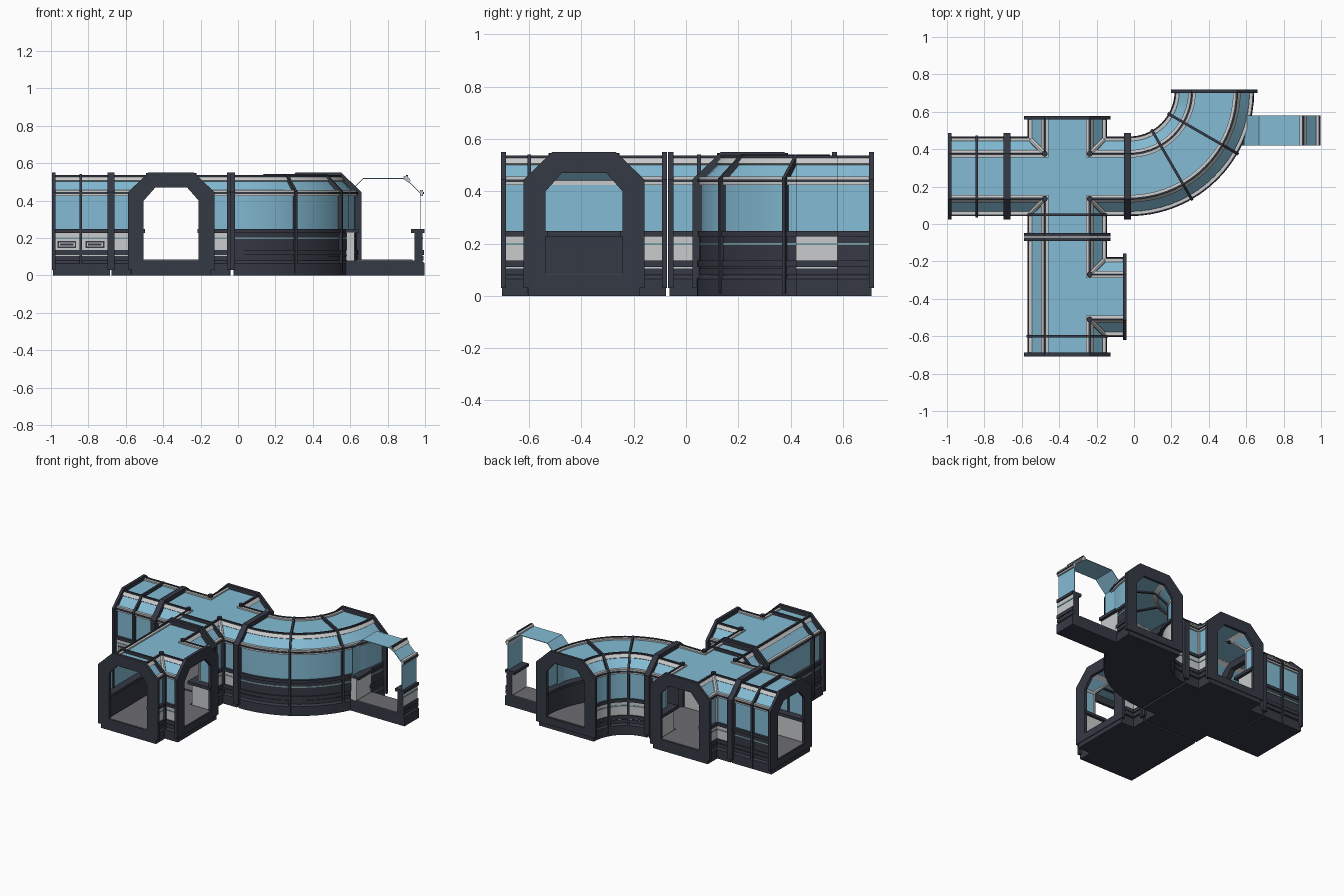
import bpy, bmesh, math
from mathutils import Vector

if "Cube" in bpy.data.objects:
    bpy.data.objects.remove(bpy.data.objects["Cube"])


def material(name, rgb):
    m = bpy.data.materials.new(name)
    m.use_nodes = True
    m.diffuse_color = (*rgb, 1)
    m.node_tree.nodes["Principled BSDF"].inputs["Base Color"].default_value = (*rgb, 1)
    return m


DARK = material("dark metal", (0.036, 0.041, 0.058))
LIGHT = material("light grey", (0.58, 0.59, 0.60))
GLASS = material("blue glass", (0.23, 0.50, 0.66))
FLOOR = material("floor grey", (0.15, 0.15, 0.17))
TEAL = material("teal stripe", (0.20, 0.36, 0.38))


def finish(name, bm, mats, smooth=False):
    bmesh.ops.recalc_face_normals(bm, faces=bm.faces)
    me = bpy.data.meshes.new(name)
    bm.to_mesh(me)
    bm.free()
    ob = bpy.data.objects.new(name, me)
    bpy.context.collection.objects.link(ob)
    for m in mats:
        me.materials.append(m)
    if smooth:
        bpy.ops.object.select_all(action='DESELECT')
        ob.select_set(True)
        bpy.context.view_layer.objects.active = ob
        bpy.ops.object.shade_smooth_by_angle(angle=math.radians(20))
    return ob


def sweep(name, profile, path, mat, cap=None):
    """Carry a closed (offset, height) profile along (origin, side) stations."""
    bm = bmesh.new()
    rings = [[bm.verts.new((o[0] + s[0] * u, o[1] + s[1] * u, z)) for u, z in profile]
             for o, s in path]
    n = len(profile)
    for a, b in zip(rings, rings[1:]):
        for i in range(n):
            j = (i + 1) % n
            bm.faces.new((a[i], a[j], b[j], b[i]))
    for ring in (rings[0], rings[-1]):
        bm.faces.new(ring).material_index = 1
    return finish(name, bm, [mat, cap or mat], len(path) > 4)


def box(u0, u1, z0, z1):
    return [(u0, z0), (u1, z0), (u1, z1), (u0, z1)]


SHELL = [(0.195, 0.24), (0.195, 0.44), (0.115, 0.52), (0, 0.52),
         (0, 0.516), (0.113, 0.516), (0.191, 0.438), (0.191, 0.24)]
ROOF_RAIL = [(0.100, 0.530), (0.100, 0.515), (0.128, 0.497), (0.140, 0.507), (0.120, 0.532)]


def half_run(name, path, dark_wall=False, rails=True, cap=None):
    """One side of a corridor: base, floor, low wall, sill, glass and rails."""
    wall = DARK if dark_wall else LIGHT
    sweep(name + "_base", [(0, 0), (0.213, 0), (0.213, 0.065), (0.2, 0.08), (0, 0.08)], path, DARK)
    sweep(name + "_floor", box(0, 0.15, 0.08, 0.084), path, FLOOR)
    sweep(name + "_wall", box(0.16, 0.203, 0.08, 0.23), path, wall, cap)
    sweep(name + "_skirt", box(0.2, 0.208, 0.08, 0.105), path, DARK)
    sweep(name + "_skirt_upper", box(0.2, 0.211, 0.11, 0.135), path, DARK)
    sweep(name + "_stripe", box(0.2, 0.206, 0.194, 0.203), path, TEAL)
    sweep(name + "_sill", box(0.14, 0.212, 0.228, 0.248), path, DARK)
    sweep(name + "_glass", SHELL, path, GLASS)
    if rails:
        sweep(name + "_side_rail", box(0.188, 0.206, 0.424, 0.456), path, LIGHT)
        sweep(name + "_side_rail_core", box(0.19, 0.211, 0.435, 0.445), path, DARK)
        sweep(name + "_roof_rail", ROOF_RAIL, path, LIGHT)
        sweep(name + "_roof_rail_core", box(0.114, 0.124, 0.515, 0.537), path, DARK)


FRAME = ([(0.231, 0.03), (0.231, 0.445), (0.122, 0.55)],
         [(0.147, 0.08), (0.147, 0.40), (0.085, 0.47)])
RIB = ([(0.219, 0.01), (0.219, 0.45), (0.122, 0.541)],
       [(0.185, 0.07), (0.185, 0.43), (0.108, 0.508)])


def arch(name, pos, angle, shape, thick):
    """Chamfered ring across a corridor; angle is that of its sideways axis."""
    side = Vector((math.cos(angle), math.sin(angle), 0))
    along = Vector((-side.y, side.x, 0)) * thick / 2
    bm = bmesh.new()
    loops = []
    for half in shape:
        pts = half + [(-u, z) for u, z in reversed(half)]
        for sign in (-1, 1):
            loops.append([bm.verts.new(Vector((pos[0], pos[1], z)) + side * u + along * sign)
                          for u, z in pts])
    ob, of, ib, inf = loops
    for a, b in ((ob, of), (of, inf), (inf, ib), (ib, ob)):
        for i in range(len(a)):
            j = (i + 1) % len(a)
            bm.faces.new((a[i], a[j], b[j], b[i]))
    finish(name, bm, [DARK])


def bar(name, p, q, radius, mat):
    p, q = Vector(p), Vector(q)
    bm = bmesh.new()
    bmesh.ops.create_cone(bm, cap_ends=True, segments=8, radius1=radius, radius2=radius,
                          depth=(q - p).length)
    ob = finish(name, bm, [mat])
    ob.location = (p + q) / 2
    ob.rotation_euler = (q - p).to_track_quat('Z', 'Y').to_euler()


def corner(name, c, sx, sy, reach):
    """Mitred wall between two arms of a junction."""
    half_run(name, [((c[0], c[1] + sy * reach), (sx, 0)), (c, (sx, sy)),
                    ((c[0] + sx * reach, c[1]), (0, sy))])

    def at(u, z):
        return (c[0] + sx * u, c[1] + sy * u, z)
    bar(name + "_column_cap", at(0.12, 0.5), at(0.12, 0.547), 0.016, DARK)
    bar(name + "_strut", at(0.12, 0.525), at(0.2, 0.44), 0.014, LIGHT)
    bar(name + "_post", at(0.196, 0.24), at(0.196, 0.44), 0.010, LIGHT)


QUARTER = math.pi / 2

# Four-way junction
cross, reach = (-0.357, 0.255), 0.318
for sx in (-1, 1):
    for sy in (-1, 1):
        corner(f"cross_corner_{'left' if sx > 0 else 'right'}_{'back' if sy > 0 else 'front'}",
               cross, sx, sy, reach)
for s in (-1, 1):
    arch("cross_frame_y", (cross[0], cross[1] + s * (reach - 0.005)), 0, FRAME, 0.02)
    arch("cross_frame_x", (cross[0] + s * (reach - 0.005), cross[1]), QUARTER, FRAME, 0.02)
arch("cross_rib", (cross[0], 0.05), 0, RIB, 0.014)

# Three-way junction at the front
tee, reach = (-0.357, -0.39), 0.313
for s in (-1, 1):
    corner(f"tee_corner_{'back' if s > 0 else 'front'}", tee, 1, s, reach)
    arch("tee_frame", (tee[0], tee[1] + s * (reach - 0.005)), 0, FRAME, 0.02)
half_run("tee_side", [((tee[0], tee[1] - reach), (-1, 0)), ((tee[0], tee[1] + reach), (-1, 0))], True)
arch("tee_side_frame", (tee[0] + reach - 0.005, tee[1]), QUARTER, FRAME, 0.02)
arch("tee_rib", (tee[0], -0.6), 0, RIB, 0.014)

# Straight corridor
for s in (-1, 1):
    half_run(f"straight_{'back' if s > 0 else 'front'}",
             [((-0.99, 0.255), (0, s)), ((-0.685, 0.255), (0, s))], s > 0)
for x in (-0.986, -0.688):
    arch("straight_frame", (x, 0.255), QUARTER, FRAME, 0.018)
arch("straight_rib", (-0.84, 0.255), QUARTER, RIB, 0.014)
for x in (-0.915, -0.765):
    for w, h, y, mat in ((0.05, 0.018, 0.048, DARK), (0.043, 0.011, 0.046, LIGHT),
                         (0.036, 0.005, 0.044, DARK)):
        sweep("wall_vent", box(-w, w, 0.165 - h, 0.165 + h),
              [((x, y), (1, 0)), ((x, 0.053), (1, 0))], mat)

# Curved corridor
pivot, radius = (-0.025, 0.71), 0.455


def on_arc(a):
    return (pivot[0] + radius * math.cos(a), pivot[1] + radius * math.sin(a))


angles = [-QUARTER + QUARTER * i / 18 for i in range(19)]
for s in (-1, 1):
    half_run(f"curve_{'outer' if s > 0 else 'inner'}",
             [(on_arc(a), (s * math.cos(a), s * math.sin(a))) for a in angles], s > 0)
for a in (-QUARTER, 0):
    arch("curve_frame", on_arc(a), a, FRAME, 0.018)
for a in (-QUARTER / 3, -QUARTER * 2 / 3):
    arch("curve_rib", on_arc(a), a, RIB, 0.014)

# Short open slice of corridor
for s in (-1, 1):
    half_run(f"slice_{'left' if s > 0 else 'right'}",
             [((0.784, 0.42), (s, 0)), ((0.784, 0.58), (s, 0))],
             rails=s > 0, cap=DARK if s > 0 else LIGHT)
